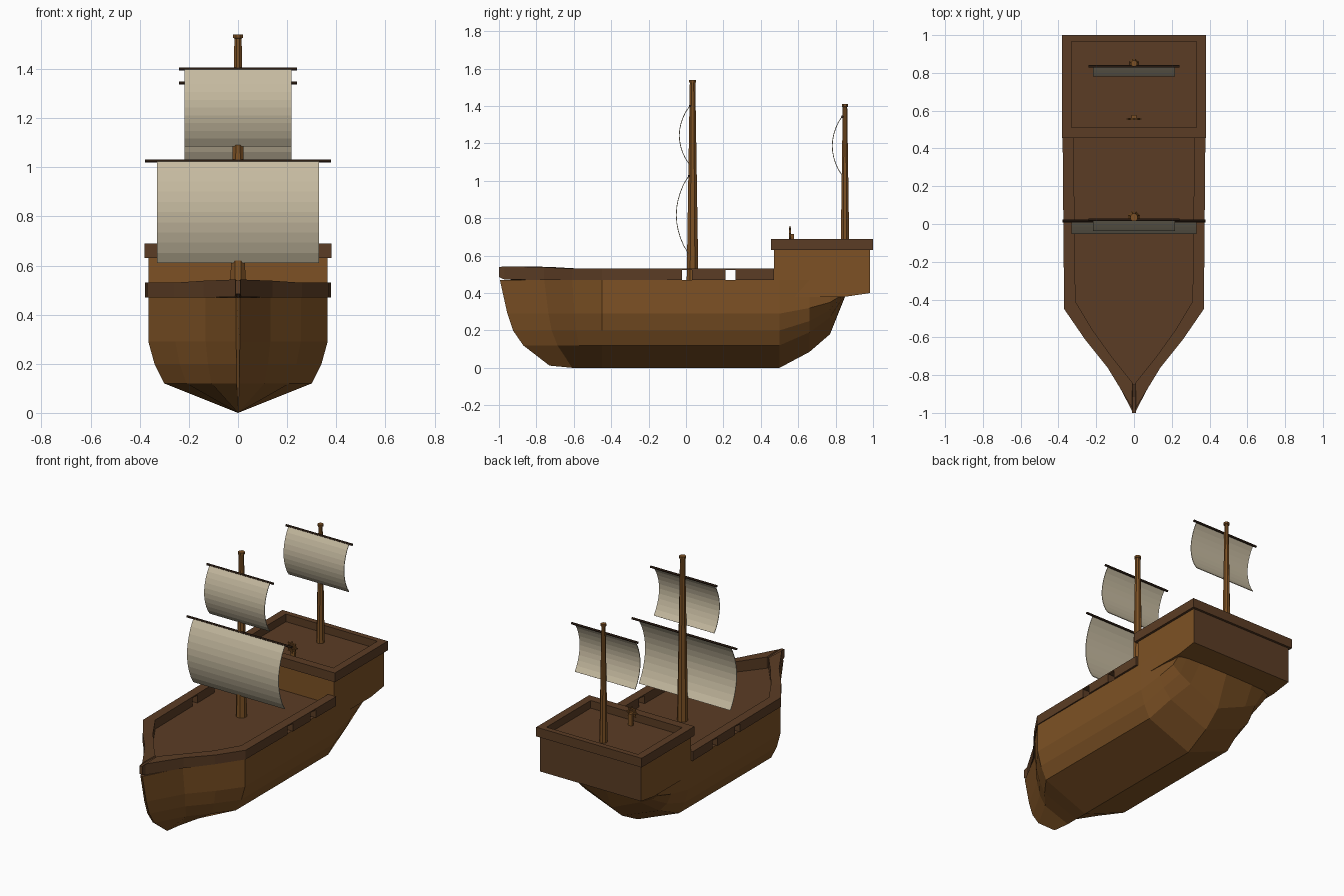
import bpy, bmesh, math
from mathutils import Matrix, Vector

if "Cube" in bpy.data.objects:
    bpy.data.objects.remove(bpy.data.objects["Cube"])


def material(name, rgb):
    m = bpy.data.materials.new(name)
    m.diffuse_color = (*rgb, 1)
    m.use_nodes = True
    m.node_tree.nodes["Principled BSDF"].inputs["Base Color"].default_value = m.diffuse_color
    return m


HULL = material("warm oak", (0.205, 0.083, 0.018))
DECK = material("dark brown planks", (0.105, 0.046, 0.018))
YARD = material("blackened brown", (0.035, 0.017, 0.009))
SAIL = material("cream canvas", (0.56, 0.49, 0.35))


def finish(bm, name, *mats):
    bmesh.ops.recalc_face_normals(bm, faces=bm.faces)
    me = bpy.data.meshes.new(name)
    bm.to_mesh(me)
    bm.free()
    ob = bpy.data.objects.new(name, me)
    bpy.context.collection.objects.link(ob)
    for m in mats:
        me.materials.append(m)
    return ob


def loft(rings, closed_ring=True, cyclic=False, caps=True):
    """Bridge a list of equal-length point rings."""
    bm = bmesh.new()
    vs = [[bm.verts.new(p) for p in r] for r in rings]
    n, k = len(rings), len(rings[0])
    for i in range(n if cyclic else n - 1):
        a, b = vs[i], vs[(i + 1) % n]
        for j in range(k if closed_ring else k - 1):
            q = (j + 1) % k
            bm.faces.new((a[j], a[q], b[q], b[j]))
    if caps and not cyclic and closed_ring:
        bm.faces.new(vs[0])
        bm.faces.new(vs[-1])
    return bm


def box(name, x, y, z, mat):
    ring = lambda h: [(x[0], y[0], h), (x[1], y[0], h), (x[1], y[1], h), (x[0], y[1], h)]
    return finish(loft([ring(z[0]), ring(z[1])]), name, mat)


# Hull: half sections (x, y, z) from keel to gunwale, mirrored into full rings
MID = [(0, 0), (.30, .12), (.34, .20), (.365, .29), (.365, .47)]
STEM = [-.73, -.87, -.925, -.955, -.995]
halves = []
for width, t in ((.02, 1), (.36, .565), (.70, .29), (1, 0)):
    halves.append([(x * width, -.45 + (s + .45) * t, z + (.012 if t == 1 and z < .4 and x == 0 else 0))
                   for (x, z), s in zip(MID, STEM)])
halves.append([(x, .5, z) for x, z in MID])
for y, sec in ((.66, [(0, .085), (.27, .19), (.325, .25), (.355, .32), (.365, .47)]),
               (.77, [(0, .18), (.21, .27), (.29, .31), (.345, .35), (.365, .47)]),
               (.85, [(0, .38), (.20, .385), (.30, .39), (.35, .40), (.365, .47)])):
    halves.append([(x, y, z) for x, z in sec])
rings = [h + [(-x, y, z) for x, y, z in reversed(h[1:])] for h in halves]
bm = loft(rings)
bmesh.ops.recalc_face_normals(bm, faces=bm.faces)
for f in bm.faces:
    f.material_index = 1 if f.normal.z > .9 else 0
finish(bm, "hull", HULL, DECK)

# Bulwark rail around the main deck, with gun ports cut through it
outer = [(.378, .47, .47, .53), (.37, -.45, .47, .53), (.26, -.61, .47, .53),
         (.14, -.76, .47, .538), (.012, -.97, .472, .543), (.010, -1.0, .485, .538)]
inner = [(.32, .47), (.31, -.41), (.22, -.56), (.12, -.70), (.008, -.84), (.004, -.85)]
side = [[(ox, oy, b), (ox, oy, t), (ix, iy, t), (ix, iy, min(b, .468))]
        for (ox, oy, b, t), (ix, iy) in zip(outer, inner)]
other = [[(-x, y, z) for x, y, z in r] for r in reversed(side)]
rail = finish(loft(side + other), "bulwark_rail", DECK)
for i, y in enumerate((.005, .238)):
    cutter = box(f"port_cutter_{i}", (-.5, .5), (y - .027, y + .027), (.45, .522), DECK)
    cutter.hide_render = True
    cutter.hide_viewport = True
    cutter.display_type = 'WIRE'
    mod = rail.modifiers.new("port", 'BOOLEAN')
    mod.operation = 'DIFFERENCE'
    mod.object = cutter
    mod.solver = 'EXACT'

# Stern castle with slightly rising underside
prof = [(.47, .38), (.85, .38), (.985, .40), (.985, .64), (.47, .64)]
bm = loft([[(x, y, z) for y, z in prof] for x in (-.365, .365)])
bmesh.ops.recalc_face_normals(bm, faces=bm.faces)
for f in bm.faces:
    f.material_index = 1 if f.normal.z > .9 or f.normal.y > .9 else 0
finish(bm, "stern_castle", HULL, DECK)

# Stern castle rail frame
corners = [((.38, .455), (.33, .51)), ((.38, 1.0), (.33, .965)),
           ((-.38, 1.0), (-.33, .965)), ((-.38, .455), (-.33, .51))]
finish(loft([[(*o, .63), (*o, .69), (*i, .69), (*i, .63)] for o, i in corners], cyclic=True),
       "stern_rail", DECK)


# Masts: tapered octagons with a small cap
def mast(name, y, z0, z1, r0, r1):
    levels = [(z0, r0), (z1 - .015, r1), (z1 - .014, r1 + .005), (z1, r1 + .005)]
    finish(loft([[(r * math.cos(a), y + r * math.sin(a), z)
                  for a in [math.tau * (k + .5) / 8 for k in range(8)]] for z, r in levels]), name, HULL)


mast("main_mast", .035, .46, 1.54, .034, .016)
mast("mizzen_mast", .85, .63, 1.41, .025, .013)


# Square sails: bellied sheet hung below a yard
def square_sail(name, y, z0, z1, half, yard_half, belly):
    rows = []
    for i in range(11):
        t = i / 10
        b = belly * math.sin(math.pi * t) ** .8 if 0 < t < 1 else 0
        rows.append([(s * half, y - b, z1 + (z0 - z1) * t) for s in (-1, 1)])
    ob = finish(loft(rows, closed_ring=False), name + "_sail", SAIL)
    ob.modifiers.new("thickness", 'SOLIDIFY').thickness = .004
    r = .007
    finish(loft([[(x, y + .004 + r * math.cos(a), z1 + r * math.sin(a))
                  for a in [math.tau * k / 6 for k in range(6)]] for x in (-yard_half, yard_half)]),
           name + "_yard", YARD)


square_sail("main_lower", .012, .61, 1.025, .33, .378, .066)
square_sail("main_upper", .018, 1.085, 1.40, .218, .24, .056)
square_sail("mizzen", .832, 1.03, 1.343, .218, .24, .052)

# Steering wheel: post, octagonal rim and spokes
box("wheel_post", (-.014, .014), (.56, .578), (.63, .715), HULL)
cy, cz = .556, .718
rim = []
for k in range(8):
    a = math.tau * k / 8
    rim.append([(r * math.cos(a), cy + d, cz + r * math.sin(a))
                for r, d in ((.024, -.005), (.031, -.005), (.031, .005), (.024, .005))])
finish(loft(rim, cyclic=True), "wheel_rim", HULL)
bm = bmesh.new()
for k in range(4):
    m = (Matrix.Translation(Vector((0, cy, cz))) @ Matrix.Rotation(math.pi * k / 4, 4, 'Y')
         @ Matrix.Diagonal((.08, .006, .006, 1)))
    bmesh.ops.create_cube(bm, size=1, matrix=m)
finish(bm, "wheel_spokes", HULL)
